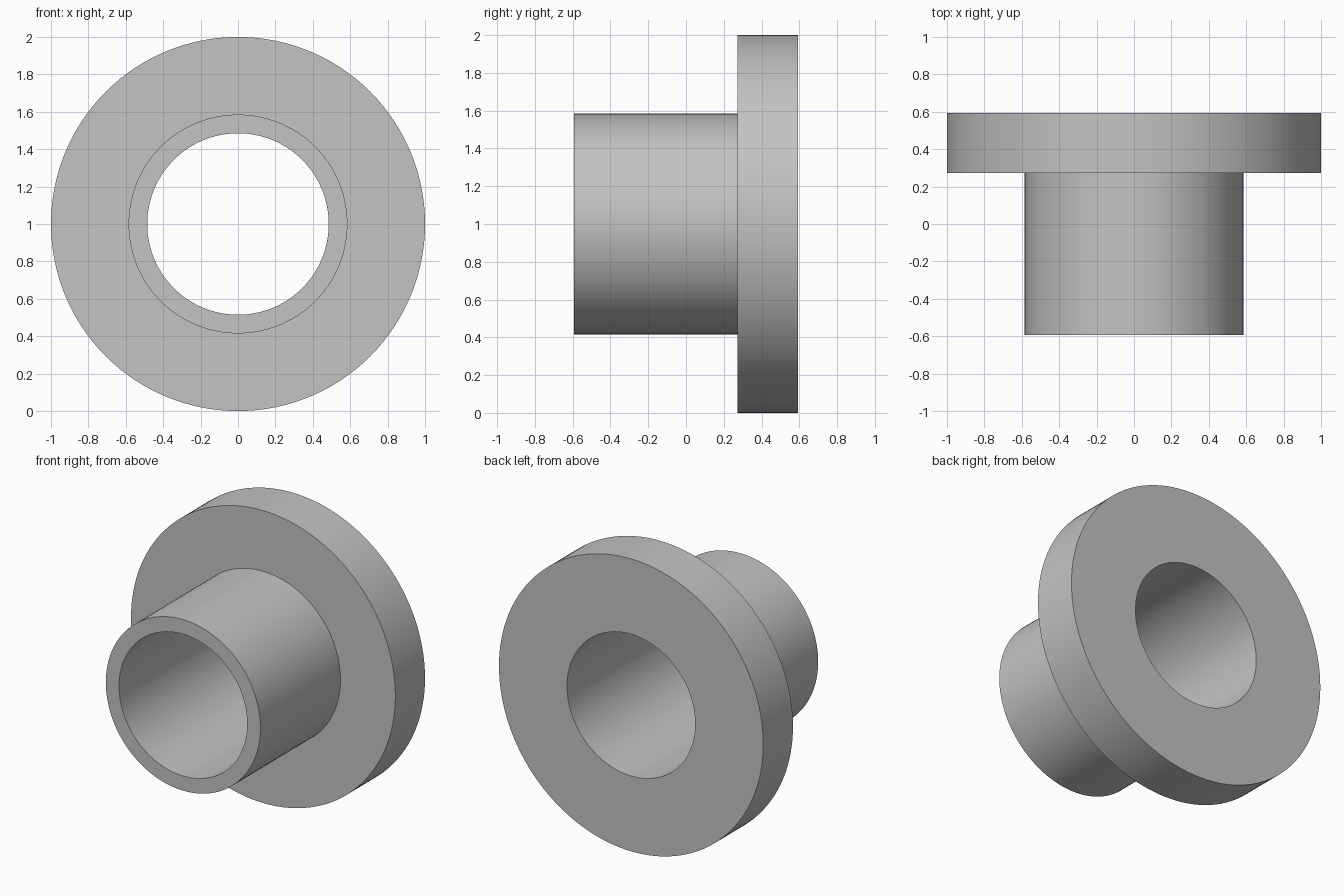
import bpy, bmesh, math
from mathutils import Matrix, Vector

if "Cube" in bpy.data.objects:
    bpy.data.objects.remove(bpy.data.objects["Cube"], do_unlink=True)

# Material
metal = bpy.data.materials.new("plain grey")
metal.use_nodes = True
grey = (0.55, 0.55, 0.55, 1)
metal.diffuse_color = grey
metal.node_tree.nodes["Principled BSDF"].inputs["Base Color"].default_value = grey

# Dimensions, with the axis along y
SEGMENTS = 128
BORE, SLEEVE, FLANGE = 0.485, 0.585, 1.0
FRONT, STEP, BACK = -0.593, 0.272, 0.593

# Closed cross-section (radius, y), revolved around the axis
profile = [(BORE, FRONT), (SLEEVE, FRONT), (SLEEVE, STEP),
           (FLANGE, STEP), (FLANGE, BACK), (BORE, BACK)]
bm = bmesh.new()
rings = []
for i in range(SEGMENTS):
    turn = Matrix.Rotation(math.tau * i / SEGMENTS, 3, 'Y')
    rings.append([bm.verts.new(turn @ Vector((r, y, 0))) for r, y in profile])
for i, ring in enumerate(rings):
    following = rings[(i + 1) % SEGMENTS]
    for j in range(len(profile)):
        k = (j + 1) % len(profile)
        bm.faces.new((ring[j], ring[k], following[k], following[j]))
bmesh.ops.recalc_face_normals(bm, faces=bm.faces)

mesh = bpy.data.meshes.new("flanged_bushing")
bm.to_mesh(mesh)
bm.free()
mesh.materials.append(metal)
bushing = bpy.data.objects.new("flanged_bushing", mesh)
bushing.location.z = FLANGE
bpy.context.collection.objects.link(bushing)

# Smooth round walls with sharp rims
bpy.ops.object.select_all(action='DESELECT')
bushing.select_set(True)
bpy.context.view_layer.objects.active = bushing
bpy.ops.object.shade_smooth_by_angle(angle=math.radians(30))
